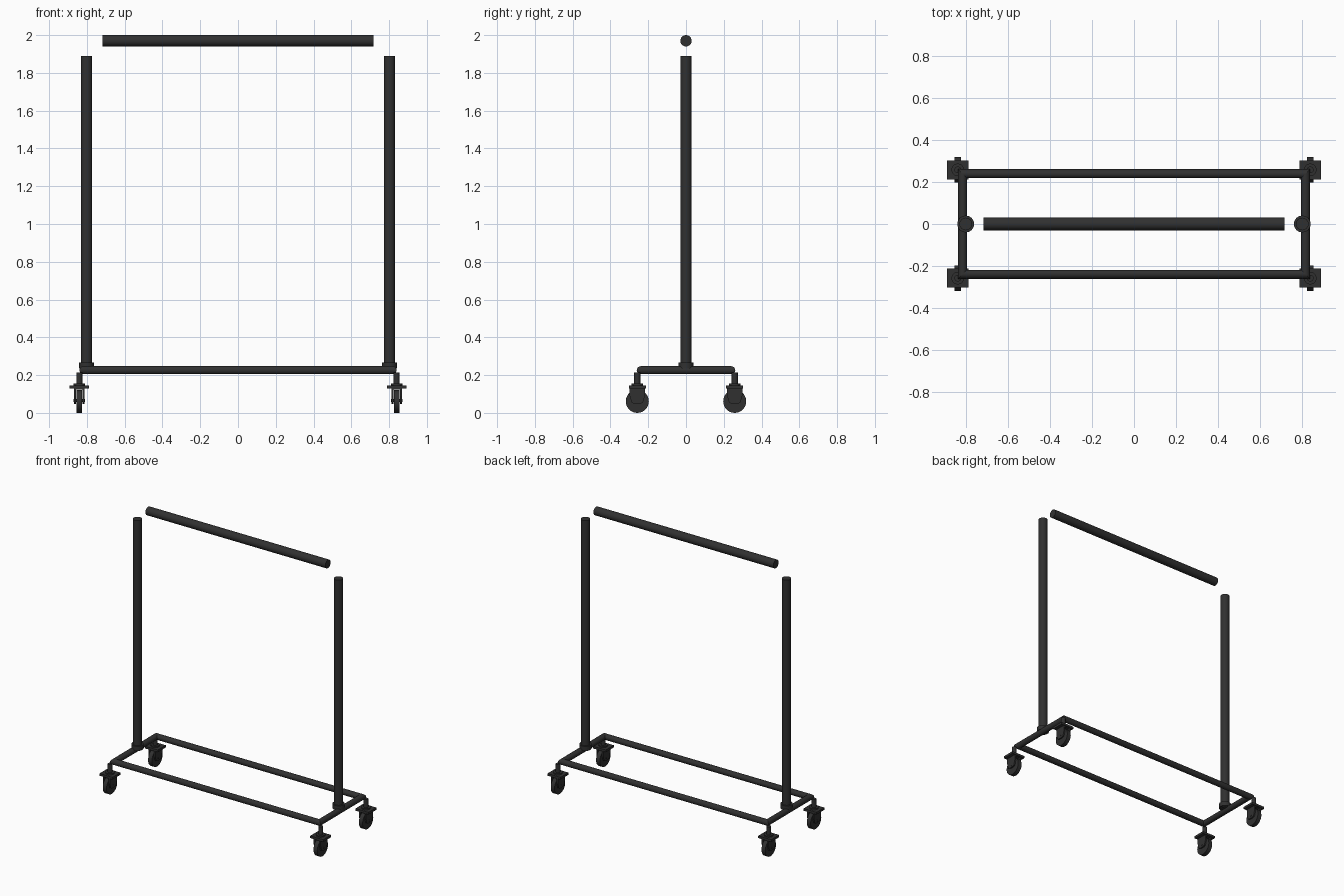
import bpy, bmesh, math
from mathutils import Matrix, Vector

if "Cube" in bpy.data.objects:
    bpy.data.objects.remove(bpy.data.objects["Cube"])

mat = bpy.data.materials.new("charcoal black")
mat.diffuse_color = (0.03, 0.03, 0.03, 1)
mat.use_nodes = True
mat.node_tree.nodes["Principled BSDF"].inputs["Base Color"].default_value = mat.diffuse_color

CX, CY = 0.818, 0.24        # base frame centre lines
WX, WY = 0.84, 0.258        # caster centres


def finish(name, bm, smooth=True):
    bmesh.ops.recalc_face_normals(bm, faces=bm.faces)
    me = bpy.data.meshes.new(name)
    bm.to_mesh(me)
    bm.free()
    me.materials.append(mat)
    ob = bpy.data.objects.new(name, me)
    bpy.context.collection.objects.link(ob)
    if smooth:
        bpy.context.view_layer.objects.active = ob
        ob.select_set(True)
        bpy.ops.object.shade_smooth_by_angle(angle=math.radians(35))
        ob.select_set(False)
    return ob


def tube(name, a, b, r, sides=24, adjust=None):
    a, b = Vector(a), Vector(b)
    d = b - a
    m = Matrix.Translation((a + b) / 2) @ d.to_track_quat('Z', 'Y').to_matrix().to_4x4()
    bm = bmesh.new()
    bmesh.ops.create_cone(bm, cap_ends=True, segments=sides, radius1=r, radius2=r,
                          depth=d.length, matrix=m)
    if adjust:
        for v in bm.verts:
            adjust(v.co)
    return finish(name, bm)


def box(name, c, size):
    bm = bmesh.new()
    bmesh.ops.create_cube(bm, size=1, matrix=Matrix.Translation(c) @ Matrix.Diagonal((*size, 1)))
    return finish(name, bm, False)


def side_profile(name, pts, x0, x1):
    # outline in the y-z plane, extruded along x
    bm = bmesh.new()
    f = bm.faces.new([bm.verts.new((x0, y, z)) for y, z in pts])
    ext = bmesh.ops.extrude_face_region(bm, geom=[f])["geom"]
    for v in ext:
        if isinstance(v, bmesh.types.BMVert):
            v.co.x = x1
    return finish(name, bm, False)


# mitred corners for the base frame
def mitre_long(co):
    co.x = math.copysign(CX + abs(co.y) - CY, co.x)


def mitre_side(co):
    co.y = math.copysign(CY + abs(co.x) - CX, co.y)


# hanging bar
tube("hanging_bar", (-0.717, 0, 1.97), (0.717, 0, 1.97), 0.03)

# base frame rails
for s, n in ((-1, "front"), (1, "back")):
    tube(n + "_rail", (-CX, s * CY, 0.226), (CX, s * CY, 0.226), 0.021, 20, mitre_long)

for sx, side in ((-1, "left"), (1, "right")):
    tube(side + "_rail", (sx * CX, -CY, 0.226), (sx * CX, CY, 0.226), 0.021, 20, mitre_side)
    # upright post and its collar
    tube(side + "_post", (sx * 0.802, 0, 0.23), (sx * 0.802, 0, 1.89), 0.03)
    tube(side + "_post_collar", (sx * 0.802, 0, 0.235), (sx * 0.802, 0, 0.268), 0.04)

    for sy, end in ((-1, "front"), (1, "back")):
        x, y = sx * WX, sy * WY
        tag = f"{end}_{side}_caster_"
        # stem, mounting plate and swivel boss
        tube(tag + "stem", (x, y, 0.14), (x, y, 0.213), 0.016, 16)
        box(tag + "plate", (x, y, 0.138), (0.104, 0.09, 0.016))
        tube(tag + "boss", (x, y, 0.142), (x, y, 0.155), 0.03, 20)
        # fork: bridge and two tapered cheeks
        box(tag + "bridge", (x, y, 0.129), (0.056, 0.076, 0.008))
        cheek = [(y - 0.04, 0.132), (y + 0.04, 0.132), (y + 0.04, 0.09),
                 (y + 0.03, 0.055), (y + 0.015, 0.048), (y - 0.015, 0.048),
                 (y - 0.03, 0.055), (y - 0.04, 0.09)]
        for k in (-1, 1):
            side_profile(tag + "cheek", cheek, x + k * 0.018, x + k * 0.028)
        # wheel and axle
        tube(tag + "wheel", (x - 0.015, y, 0.061), (x + 0.015, y, 0.061), 0.061, 28)
        tube(tag + "axle", (x - 0.03, y, 0.066), (x + 0.03, y, 0.066), 0.008, 12)
